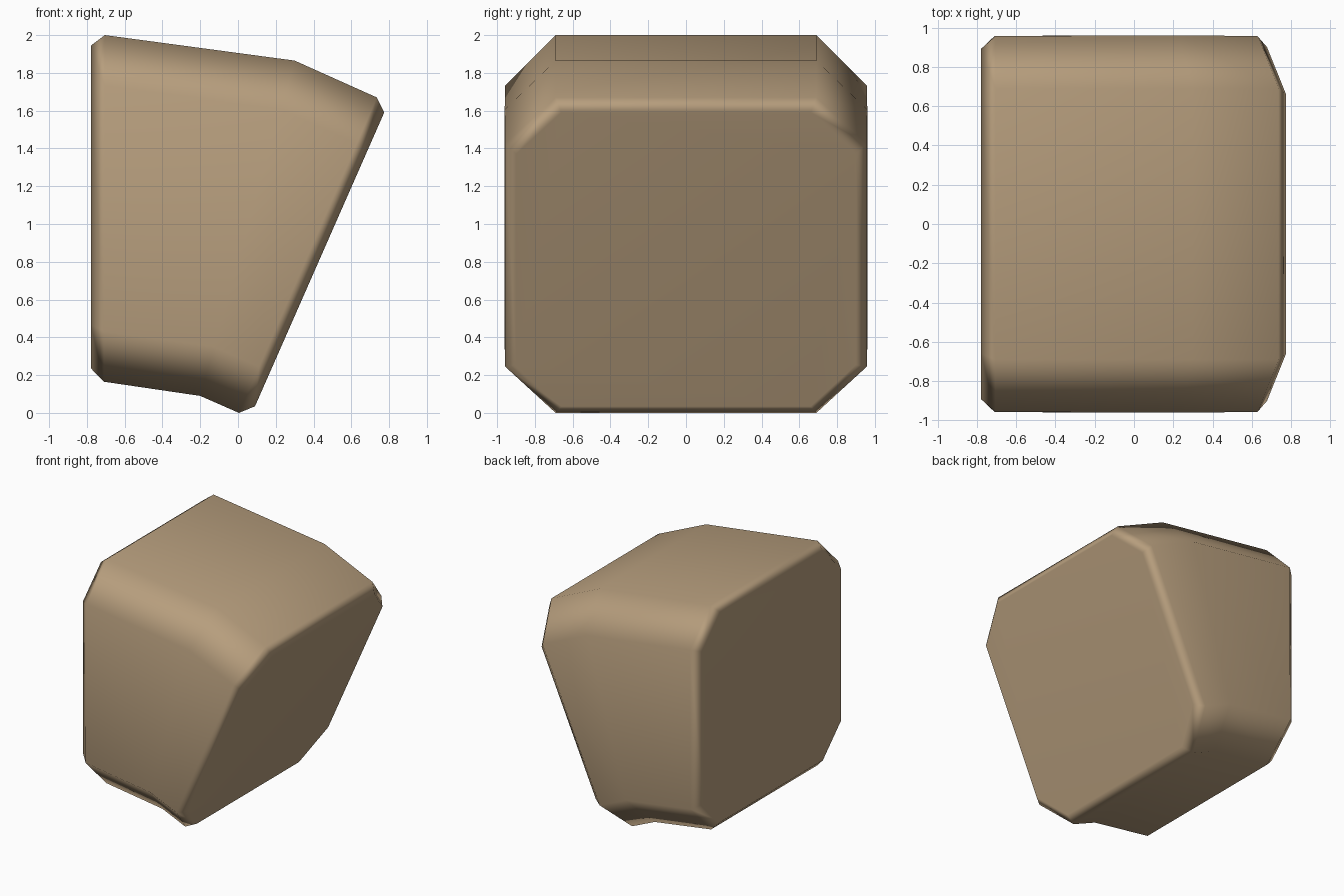
import bpy, bmesh
from mathutils import Vector

if "Cube" in bpy.data.objects:
    bpy.data.objects.remove(bpy.data.objects["Cube"])

# Octagonal sections along the block: bottom (x, z), top (x, z), half width, flat half width
SECTIONS = [
    ((-0.778, 0.235), (-0.778, 1.945), 0.892, 0.66),
    ((-0.71, 0.165), (-0.705, 2.0), 0.957, 0.69),
    ((-0.20, 0.09), (0.30, 1.865), 0.96, 0.69),
    ((0.005, 0.0), (0.735, 1.67), 0.957, 0.69),
    ((0.09, 0.035), (0.774, 1.59), 0.90, 0.66),
]


def octagon(bm, bottom, top, w, f):
    b = Vector((bottom[0], 0, bottom[1]))
    t = Vector((top[0], 0, top[1]))
    step = (t - b).normalized() * (w - f)      # 45 degree corner cut
    pts = [(b, -f), (b, f), (b + step, w), (t - step, w),
           (t, f), (t, -f), (t - step, -w), (b + step, -w)]
    return [bm.verts.new((p.x, y, p.z)) for p, y in pts]


# Bent block: bridge the sections and cap both ends
bm = bmesh.new()
rings = [octagon(bm, *s) for s in SECTIONS]
for r, s in zip(rings, rings[1:]):
    for i in range(8):
        j = (i + 1) % 8
        bm.faces.new((r[i], r[j], s[j], s[i]))
bm.faces.new(rings[0])
bm.faces.new(rings[-1])
bmesh.ops.recalc_face_normals(bm, faces=bm.faces)
for f in bm.faces:
    f.smooth = True
mesh = bpy.data.meshes.new("bent_block")
bm.to_mesh(mesh)
bm.free()

tan = bpy.data.materials.new("tan")
tan.diffuse_color = (0.47, 0.34, 0.205, 1)
tan.use_nodes = True
tan.node_tree.nodes["Principled BSDF"].inputs["Base Color"].default_value = tan.diffuse_color
mesh.materials.append(tan)
block = bpy.data.objects.new("bent_block", mesh)
bpy.context.collection.objects.link(block)

# Soft shading that keeps the large faces flat
wn = block.modifiers.new("weighted_normals", 'WEIGHTED_NORMAL')
wn.weight = 50
